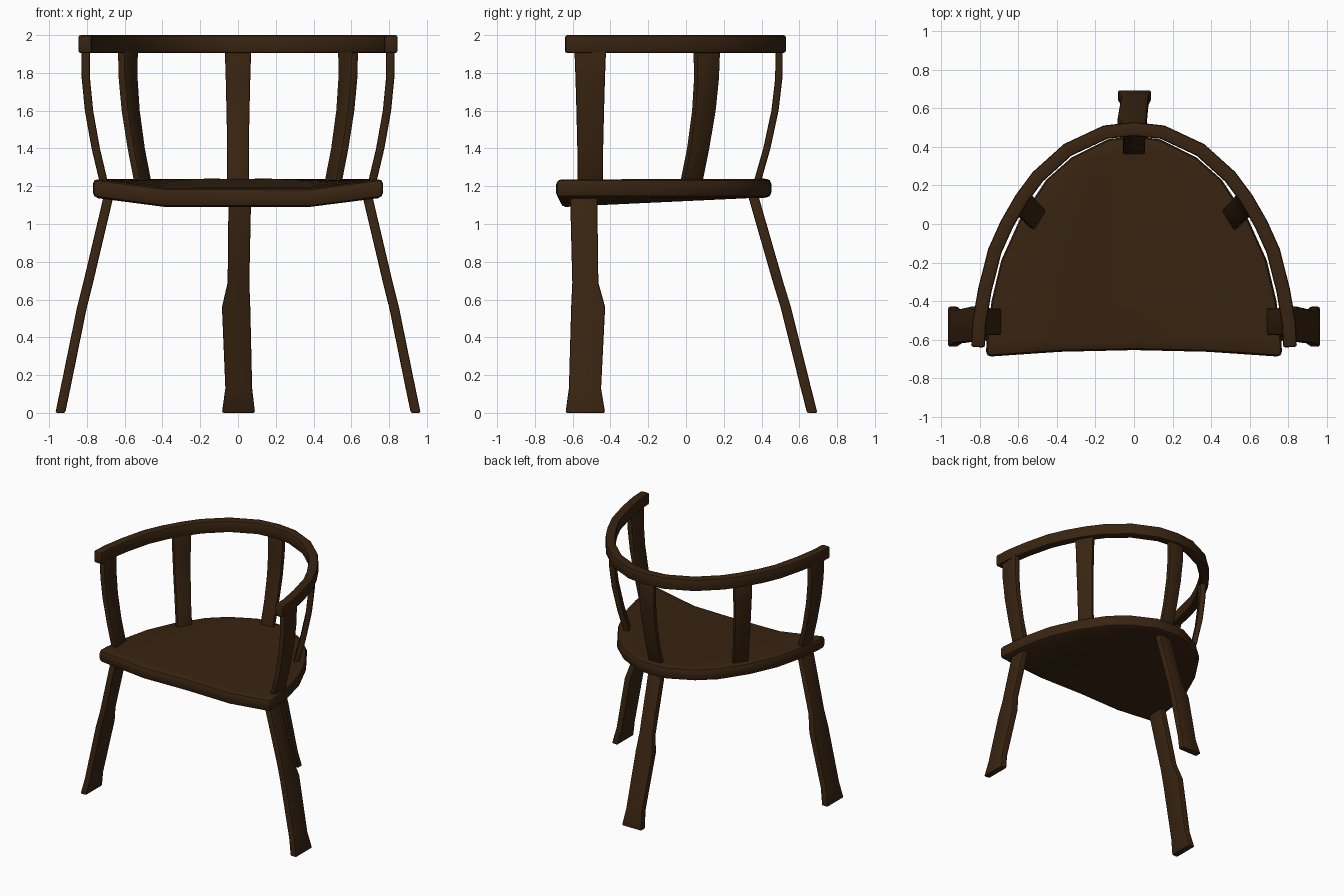
import bpy, bmesh, math
from mathutils import Vector

if "Cube" in bpy.data.objects:
    bpy.data.objects.remove(bpy.data.objects["Cube"])

wood = bpy.data.materials.new("dark brown wood")
wood.diffuse_color = (0.040, 0.0175, 0.0055, 1)
wood.use_nodes = True
wood.node_tree.nodes["Principled BSDF"].inputs["Base Color"].default_value = wood.diffuse_color


def finish(name, bm, bevel, angle=40):
    """Bevel the hard edges, then make a smooth-by-angle object."""
    bmesh.ops.recalc_face_normals(bm, faces=bm.faces)
    hard = [e for e in bm.edges if e.calc_face_angle(0) > math.radians(angle)]
    bmesh.ops.bevel(bm, geom=hard, offset=bevel, segments=2, profile=0.5,
                    affect='EDGES', clamp_overlap=True)
    bmesh.ops.recalc_face_normals(bm, faces=bm.faces)
    me = bpy.data.meshes.new(name)
    bm.to_mesh(me)
    bm.free()
    me.materials.append(wood)
    ob = bpy.data.objects.new(name, me)
    bpy.context.collection.objects.link(ob)
    bpy.ops.object.select_all(action='DESELECT')
    ob.select_set(True)
    bpy.context.view_layer.objects.active = ob
    bpy.ops.object.shade_smooth_by_angle(angle=math.radians(30))
    return ob


def loft(name, rings, bevel):
    """Skin a list of four-cornered rings and cap both ends."""
    bm = bmesh.new()
    vs = [[bm.verts.new(p) for p in ring] for ring in rings]
    for a, b in zip(vs, vs[1:]):
        for i in range(4):
            j = (i + 1) % 4
            bm.faces.new((a[i], a[j], b[j], b[i]))
    bm.faces.new(vs[0])
    bm.faces.new(vs[-1])
    return finish(name, bm, bevel)


def bar(name, sections, base, facing, lean, thick, width=1.0, mirror=1):
    """Flat upright bar; sections are (z, lean amount, side low, side high)."""
    a = math.radians(facing)
    out = Vector((math.cos(a), math.sin(a), 0)) * thick / 2
    side = Vector((-math.sin(a), math.cos(a), 0)) * width
    rings = []
    for z, r, lo, hi in sections:
        c = Vector((base[0], base[1], z)) + Vector((lean[0], lean[1], 0)) * r
        ring = [c + out + side * lo, c + out + side * hi,
                c - out + side * hi, c - out + side * lo]
        rings.append([(p.x * mirror, p.y, p.z) for p in ring])
    loft(name, rings, 0.009)


# Seat: rows of (y, half width), dipping towards the middle of the front
rows = [(-0.69, 0.77), (-0.60, 0.765), (-0.40, 0.74), (-0.19, 0.69), (0.02, 0.595),
        (0.23, 0.455), (0.345, 0.325), (0.44, 0.135)]
cols = (-1, -0.5, 0, 0.5, 1)
bm = bmesh.new()
layers = []
for z0 in (1.24, 1.14):
    grid = []
    for k, (y, w) in enumerate(rows):
        line = []
        for u in cols:
            dip = 0.05 * min(1, 2 - 2 * abs(u)) * max(0, (0.40 - y) / 1.07)
            yy = y
            if k == 0:
                yy += 0.035 * (1 - u * u)
            if k == len(rows) - 1:
                yy += 0.012 * (1 - u * u)
            line.append(bm.verts.new((u * w, yy, z0 - dip)))
        grid.append(line)
    for r in range(len(rows) - 1):
        for c in range(4):
            bm.faces.new((grid[r][c], grid[r][c + 1], grid[r + 1][c + 1], grid[r + 1][c]))
    rim = grid[0] + [g[-1] for g in grid[1:]] + grid[-1][-2::-1] + [g[0] for g in grid[-2:0:-1]]
    layers.append(rim)
top, bot = layers
for i in range(len(top)):
    j = (i + 1) % len(top)
    bm.faces.new((top[i], top[j], bot[j], bot[i]))
finish("seat", bm, 0.028)

# Curved arm and back rail: sweep of a flat section along half a path, mirrored
half = [(0.81, -0.64), (0.805, -0.52), (0.775, -0.345), (0.723, -0.14), (0.66, 0.0),
        (0.585, 0.13), (0.5, 0.245), (0.345, 0.385), (0.148, 0.477)]
path = half + [(0, 0.493)] + [(-x, y) for x, y in reversed(half)]
rings = []
for i, p in enumerate(path):
    a, b = path[max(i - 1, 0)], path[min(i + 1, len(path) - 1)]
    t = Vector((b[0] - a[0], b[1] - a[1])).normalized()
    n = Vector((t.y, -t.x)) * 0.036
    rings.append([(p[0] + s * n.x, p[1] + s * n.y, z)
                  for s, z in ((1, 1.905), (1, 2.0), (-1, 2.0), (-1, 1.905))])
loft("arm_rail", rings, 0.013)

# Legs: splayed boards with a knee and a flared foot
leg = [(0.0, 0.318, -0.09, 0.085), (0.13, 0.285, -0.075, 0.067), (0.56, 0.178, -0.065, 0.085),
       (0.69, 0.138, -0.06, 0.055), (1.17, 0.0, -0.07, 0.05)]
bar("back_leg", leg, (0, 0.35), 90, (0, 1), 0.055)
for side, m in (("right", 1), ("left", -1)):
    bar(f"front_leg_{side}", leg, (0.68, -0.53), 0, (0.82, 0), 0.052, 1.2, m)

# Uprights between seat and rail, bowing outwards
post = [(1.19, -0.125, -0.057, 0.057), (1.40, -0.065, -0.057, 0.057), (1.60, -0.022, -0.061, 0.061),
        (1.77, -0.002, -0.065, 0.065), (1.93, 0.0, -0.07, 0.07)]
bar("back_post", post, (0, 0.493), 90, (0, 1), 0.038)
for side, m in (("right", 1), ("left", -1)):
    bar(f"arm_post_{side}", post, (0.807, -0.507), 0, (0.83, 0), 0.044, 1.2, m)
    bar(f"diagonal_post_{side}", post, (0.583, 0.11), 31, (0.68, 0.70), 0.043, 1.05, m)
